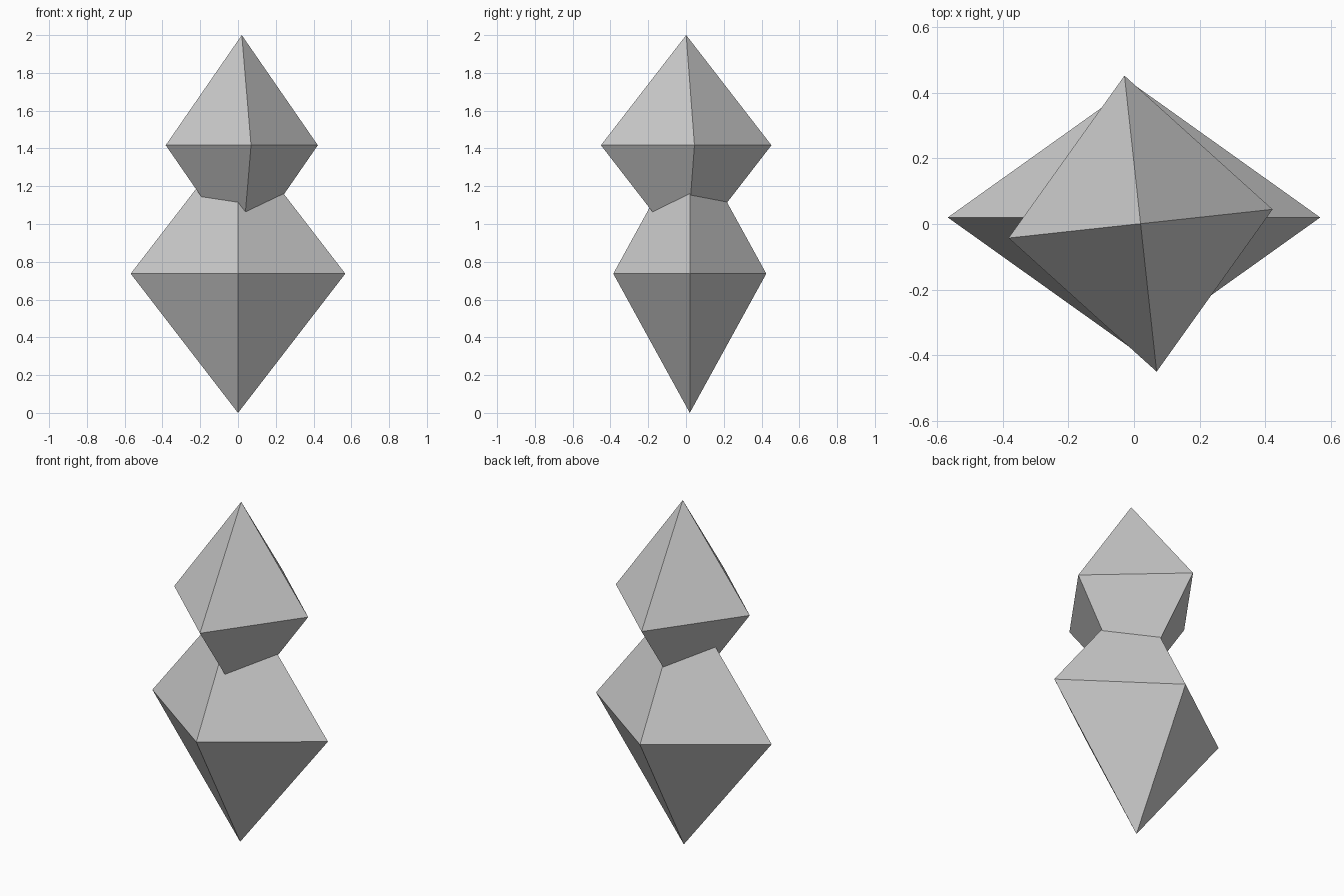
import bpy
import math

cube = bpy.data.objects.get("Cube")
if cube:
    bpy.data.objects.remove(cube, do_unlink=True)

# Single flat grey
grey = bpy.data.materials.new("light_grey")
grey.use_nodes = True
colour = (0.6, 0.6, 0.6, 1.0)
grey.diffuse_color = colour
grey.node_tree.nodes["Principled BSDF"].inputs["Base Color"].default_value = colour


def octahedron(name, centre, radii, turn=0.0):
    """Eight-sided crystal: four equator corners and two tips."""
    rx, ry, rz = radii
    verts = [(rx, 0, 0), (0, ry, 0), (-rx, 0, 0), (0, -ry, 0), (0, 0, rz), (0, 0, -rz)]
    faces = []
    for i in range(4):
        j = (i + 1) % 4
        faces += [(i, j, 4), (j, i, 5)]
    mesh = bpy.data.meshes.new(name)
    mesh.from_pydata(verts, [], faces)
    mesh.materials.append(grey)
    obj = bpy.data.objects.new(name, mesh)
    obj.location = centre
    obj.rotation_euler.z = math.radians(turn)
    bpy.context.collection.objects.link(obj)
    return obj


# Wide lower crystal standing on its tip
octahedron("lower_crystal", (0, 0.02, 0.737), (0.568, 0.405, 0.737))

# Smaller upper crystal, slightly turned, sunk into the lower one
octahedron("upper_crystal", (0.02, 0.001, 1.417), (0.405, 0.454, 0.583), 6.2)
